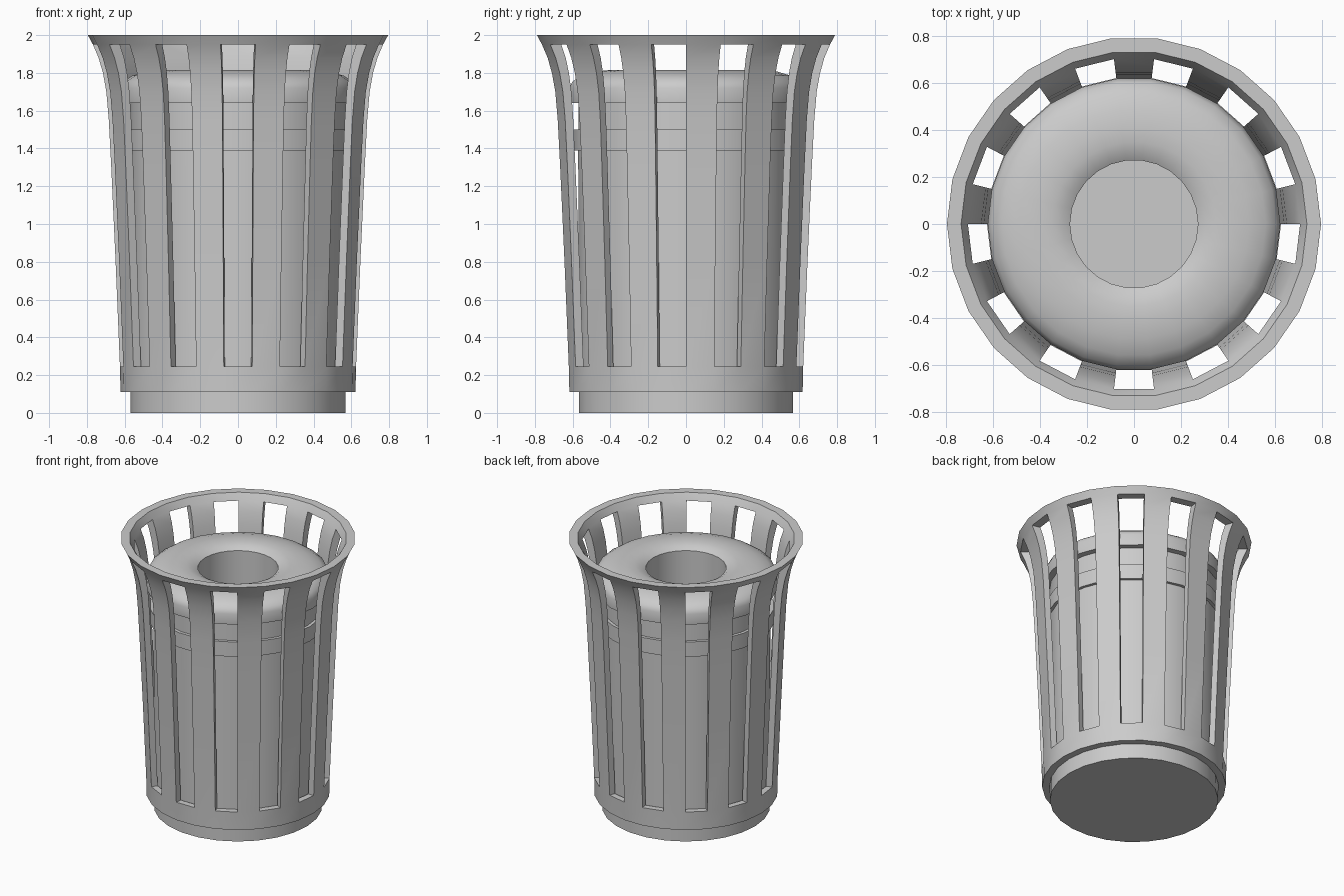
import bpy, bmesh, math

if "Cube" in bpy.data.objects:
    bpy.data.objects.remove(bpy.data.objects["Cube"])

N = 26                      # facets round the bin: 13 slots, 13 slats
STEP = 2 * math.pi / N


def finish(bm, name, angle=35):
    bmesh.ops.remove_doubles(bm, verts=bm.verts, dist=1e-5)
    bmesh.ops.recalc_face_normals(bm, faces=bm.faces)
    me = bpy.data.meshes.new(name)
    bm.to_mesh(me)
    bm.free()
    ob = bpy.data.objects.new(name, me)
    bpy.context.collection.objects.link(ob)
    bpy.ops.object.select_all(action='DESELECT')
    bpy.context.view_layer.objects.active = ob
    ob.select_set(True)
    bpy.ops.object.shade_smooth_by_angle(angle=math.radians(angle))
    return ob


def ring(bm, r, z):
    a0 = -math.pi / 2 - STEP / 2
    return [bm.verts.new((r * math.cos(a0 + i * STEP), r * math.sin(a0 + i * STEP), z))
            for i in range(N)]


def lathe(name, profile, closed=False):
    """Revolve (radius, z) points; open profiles get capped at both ends."""
    bm = bmesh.new()
    rings = [ring(bm, r, z) for r, z in profile]
    pairs = list(zip(rings, rings[1:])) + ([(rings[-1], rings[0])] if closed else [])
    for a, b in pairs:
        for i in range(N):
            k = (i + 1) % N
            bm.faces.new((a[i], a[k], b[k], b[i]))
    if not closed:
        bm.faces.new(rings[0])
        bm.faces.new(rings[-1])
    return finish(bm, name)


# Slatted outer cage: (z, outer radius, inner radius) per level
levels = [(0.11, 0.622, 0.572), (0.245, 0.625, 0.580), (0.80, 0.648, 0.603),
          (1.30, 0.671, 0.626), (1.55, 0.684, 0.638), (1.70, 0.697, 0.649),
          (1.80, 0.715, 0.663), (1.88, 0.738, 0.681), (1.95, 0.768, 0.706),
          (2.00, 0.795, 0.735)]
last = len(levels) - 2


def solid(i, j):
    # only the foot ring and the top rim run right round; slats are odd columns
    return 0 <= j <= last and (j in (0, last) or i % 2 == 1)


bm = bmesh.new()
outer = [ring(bm, ro, z) for z, ro, ri in levels]
inner = [ring(bm, ri, z) for z, ro, ri in levels]
for j in range(last + 1):
    for i in range(N):
        if not solid(i, j):
            continue
        k = (i + 1) % N
        bm.faces.new((outer[j][i], outer[j][k], outer[j + 1][k], outer[j + 1][i]))
        bm.faces.new((inner[j][i], inner[j + 1][i], inner[j + 1][k], inner[j][k]))
        for col, nb in ((i, i - 1), (k, i + 1)):
            if not solid(nb % N, j):
                bm.faces.new((outer[j][col], outer[j + 1][col],
                              inner[j + 1][col], inner[j][col]))
        for row, nb in ((j, j - 1), (j + 1, j + 1)):
            if not solid(i, nb):
                bm.faces.new((outer[row][i], outer[row][k], inner[row][k], inner[row][i]))
finish(bm, "slatted_cage")

# Inner bin with its raised band, lid with rolled top, and the throw-in opening
lathe("inner_bin", [(0.57, 0), (0.575, 1.39), (0.596, 1.39), (0.596, 1.50),
                    (0.573, 1.50), (0.573, 1.64), (0.617, 1.64), (0.622, 1.72),
                    (0.605, 1.755), (0.56, 1.785), (0.49, 1.806), (0.41, 1.815),
                    (0.35, 1.811), (0.305, 1.80), (0.272, 1.78),
                    (0.272, 0.05)])
